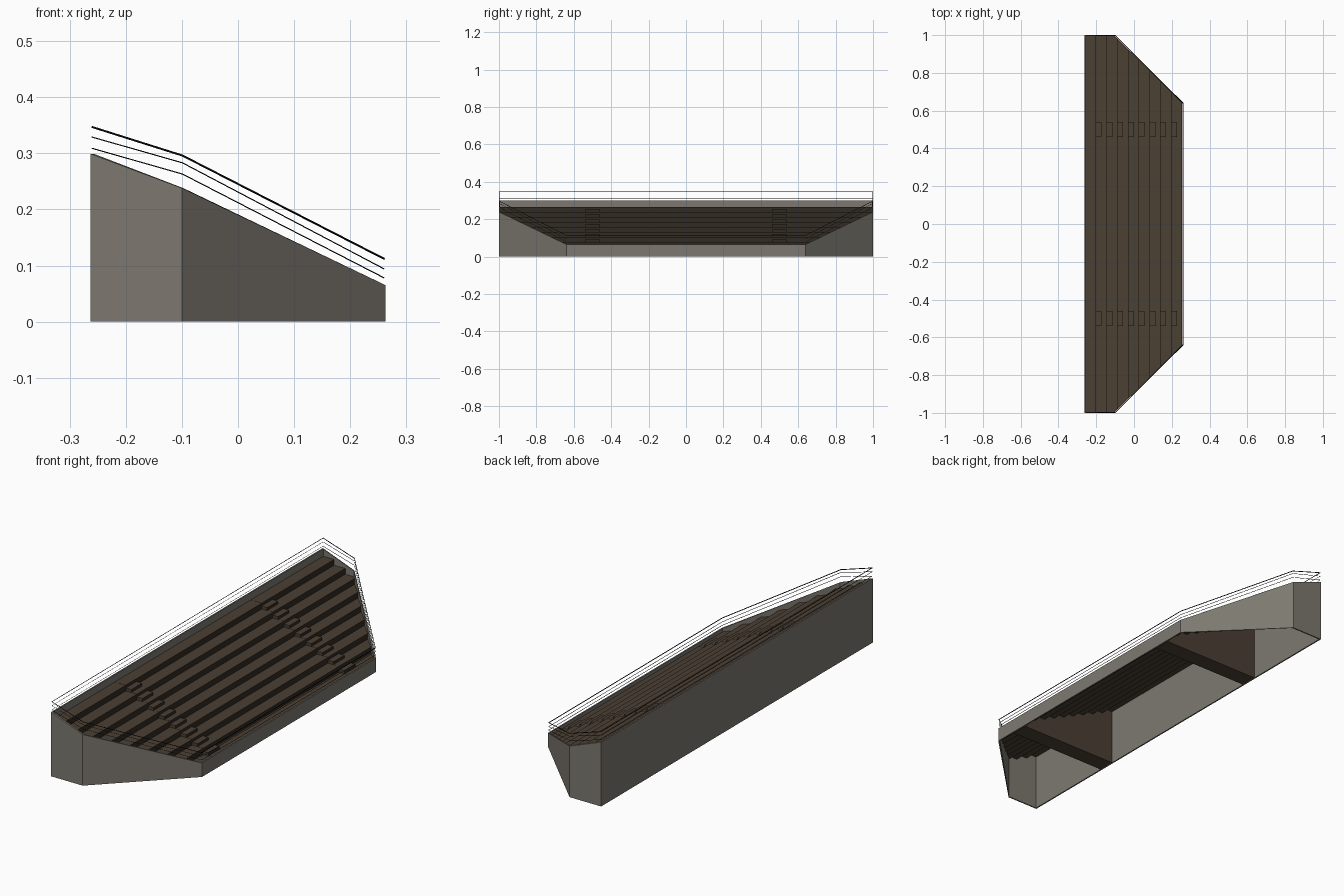
import bpy, bmesh

if "Cube" in bpy.data.objects:
    bpy.data.objects.remove(bpy.data.objects["Cube"])

def mat(name, rgb):
    m = bpy.data.materials.new(name)
    m.diffuse_color = (*rgb, 1)
    m.use_nodes = True
    m.node_tree.nodes["Principled BSDF"].inputs["Base Color"].default_value = m.diffuse_color
    return m

CONCRETE = mat("grey concrete", (0.205, 0.19, 0.163))
TREAD = mat("brown tread", (0.069, 0.05, 0.033))
RISER = mat("dark brown riser", (0.032, 0.024, 0.017))
BLACK = mat("black rail", (0.004, 0.004, 0.004))

XB, XK, XF = -0.263, -0.1, 0.263      # back, corner and front positions
OUTLINE = [(XB, -1), (XK, -1), (XF, -0.64), (XF, 0.64), (XK, 1), (XB, 1)]

def half_width(x):
    return 1.0 if x < XK else 1.0 - (x - XK) * 0.36 / (XF - XK)

def finish(name, bm, mats, rule=None):
    if rule:
        bm.normal_update()
        for f in bm.faces:
            f.material_index = rule(f)
    me = bpy.data.meshes.new(name)
    bm.to_mesh(me)
    bm.free()
    for m in mats:
        me.materials.append(m)
    ob = bpy.data.objects.new(name, me)
    bpy.context.collection.objects.link(ob)
    return ob

def riser_rule(f):
    return 1 if f.normal.x > 0.7 else 0

# Perimeter wall: closed ring with a sloping top
bm = bmesh.new()
tops = {XB: 0.299, XK: 0.238, XF: 0.065}
sections = []
for x, y in OUTLINE:
    t = tops[x]
    xi, yi = x * 0.976, y * 0.994
    sections.append([bm.verts.new(p) for p in
                     ((x, y, 0), (x, y, t), (xi, yi, t), (xi, yi, 0))])
for i, a in enumerate(sections):
    b = sections[(i + 1) % 6]
    for k in range(4):
        n = (k + 1) % 4
        bm.faces.new((a[k], b[k], b[n], a[n]))
bmesh.ops.recalc_face_normals(bm, faces=bm.faces)
finish("perimeter_wall", bm, [CONCRETE])

# Seating terrace: stepped sheet trimmed to the outline
N, X0, RUN, Z0, RISE = 9, -0.257, 0.0569, 0.265, 0.0268
path = []
for i in range(N):
    a, b, z = X0 + i * RUN, X0 + (i + 1) * RUN, Z0 - i * RISE
    path.append((a, z))
    if a < XK < b:
        path.append((XK, z))
    path.append((b, z))
bm = bmesh.new()
prev = None
for x, z in path:
    w = half_width(x) - 0.006
    row = (bm.verts.new((x, -w, z)), bm.verts.new((x, w, z)))
    if prev:
        bm.faces.new((prev[0], row[0], row[1], prev[1]))
    prev = row
finish("seating_terrace", bm, [TREAD, RISER], riser_rule)

# Aisle stairs: solid down to the ground, with a half step on each tread
profile = [(X0, 0), (X0, Z0 + 0.0006), (X0 + RUN, Z0 + 0.0006)]
for i in range(1, N):
    a, z = X0 + i * RUN, Z0 - i * RISE + 0.0006
    profile += [(a, z + RISE / 2), (a + RUN * 0.5, z + RISE / 2),
                (a + RUN * 0.5, z), (a + RUN, z)]
profile.append((X0 + N * RUN, 0))
for side, label in ((-1, "near"), (1, "far")):
    bm = bmesh.new()
    f = bm.faces.new([bm.verts.new((x, side * 0.5 - 0.04, z)) for x, z in profile])
    r = bmesh.ops.extrude_face_region(bm, geom=[f])
    bmesh.ops.translate(bm, vec=(0, 0.08, 0),
                        verts=[v for v in r["geom"] if isinstance(v, bmesh.types.BMVert)])
    bmesh.ops.recalc_face_normals(bm, faces=bm.faces)
    finish("aisle_stair_" + label, bm, [TREAD, RISER], riser_rule)

# Guard rails: three closed loops following the wall top
RAILS = (("top_rail", (0.347, 0.296, 0.112), 0.0018),
         ("middle_rail", (0.329, 0.283, 0.094), 0.001),
         ("lower_rail", (0.309, 0.263, 0.078), 0.001))
for name, zs, radius in RAILS:
    height = dict(zip((XB, XK, XF), zs))
    cu = bpy.data.curves.new(name, 'CURVE')
    cu.dimensions = '3D'
    cu.bevel_depth = radius
    cu.bevel_resolution = 0
    sp = cu.splines.new('POLY')
    sp.points.add(5)
    for p, (x, y) in zip(sp.points, OUTLINE):
        p.co = (x * 0.99, y * 0.998, height[x], 1)
    sp.use_cyclic_u = True
    cu.materials.append(BLACK)
    ob = bpy.data.objects.new(name, cu)
    bpy.context.collection.objects.link(ob)
    bpy.ops.object.select_all(action='DESELECT')
    ob.select_set(True)
    bpy.context.view_layer.objects.active = ob
    bpy.ops.object.convert(target='MESH')
